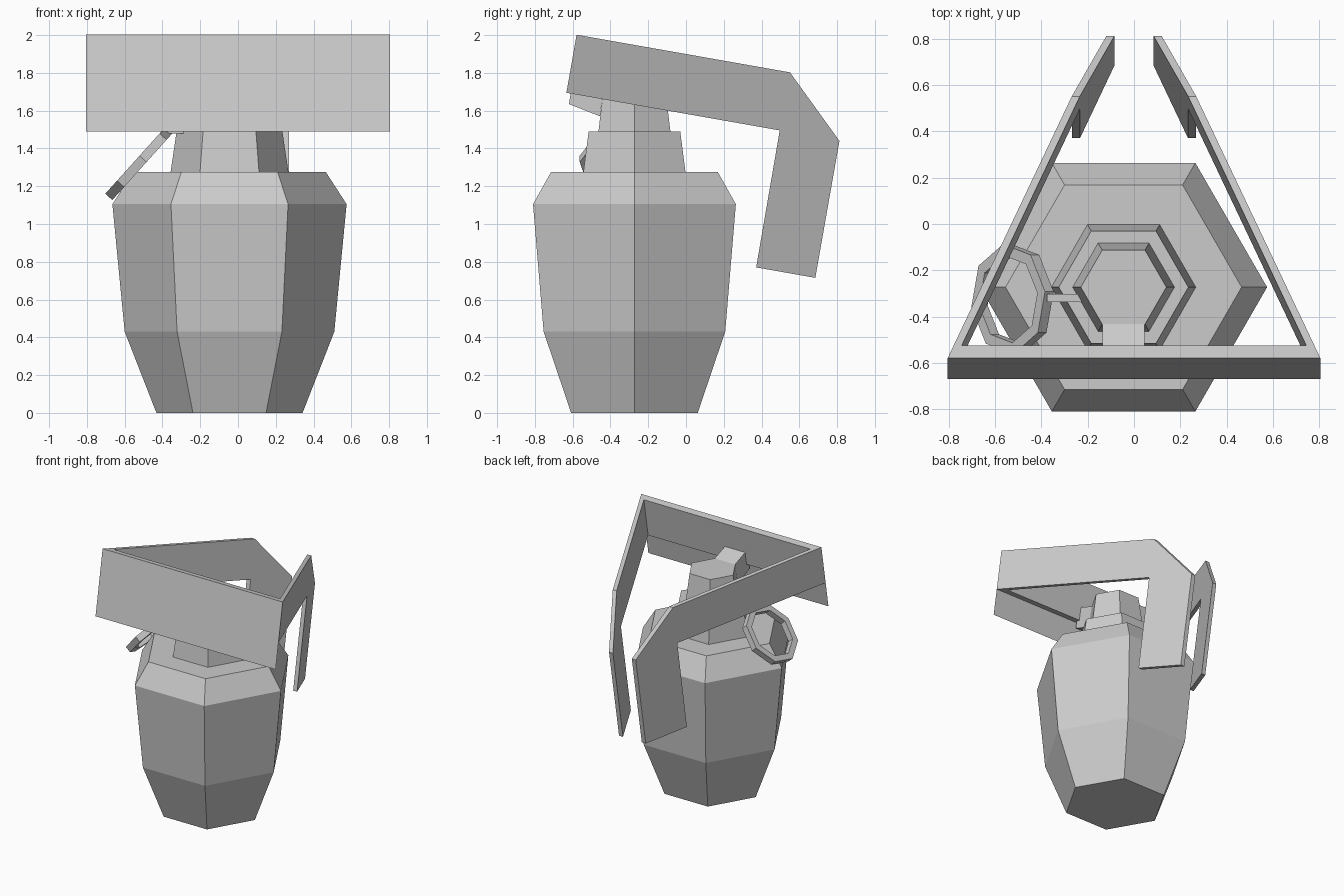
import bpy, math
from mathutils import Matrix, Vector

if "Cube" in bpy.data.objects:
    bpy.data.objects.remove(bpy.data.objects["Cube"])

CX, CY = -0.045, -0.273


def make(name, verts, faces, matrix=None):
    me = bpy.data.meshes.new(name)
    me.from_pydata([tuple(v) for v in verts], [], faces)
    if matrix:
        me.transform(matrix)
    me.update()
    ob = bpy.data.objects.new(name, me)
    bpy.context.collection.objects.link(ob)
    return ob


def hex_stack(name, profile):
    """Closed six-sided solid from (radius, height) pairs."""
    verts = [(CX + r * math.cos(i * math.pi / 3), CY + r * math.sin(i * math.pi / 3), z)
             for r, z in profile for i in range(6)]
    n = len(profile)
    faces = [tuple(range(5, -1, -1)), tuple(range(6 * n - 6, 6 * n))]
    for k in range(n - 1):
        for i in range(6):
            j = (i + 1) % 6
            faces.append((6 * k + i, 6 * k + j, 6 * k + 6 + j, 6 * k + 6 + i))
    return make(name, verts, faces)


def prism(name, a, b, matrix=None):
    """Solid between two matching outlines."""
    n = len(a)
    faces = [tuple(range(n - 1, -1, -1)), tuple(range(n, 2 * n))]
    faces += [(i, (i + 1) % n, n + (i + 1) % n, n + i) for i in range(n)]
    return make(name, list(a) + list(b), faces, matrix)


# Hexagonal body, neck and cap
hex_stack("body", [(0.387, 0), (0.555, 0.43), (0.62, 1.105), (0.51, 1.275)])
hex_stack("neck", [(0.312, 1.275), (0.28, 1.49)])
hex_stack("cap", [(0.22, 1.49), (0.185, 1.74)])

# Lug joining the cap to the lever
lug = [(-0.433, 1.74), (-0.592, 1.80), (-0.62, 1.635), (-0.455, 1.57)]
prism("lug", [(-0.136, y, z) for y, z in lug], [(0.046, y, z) for y, z in lug])

# Lever: modelled level, then tipped ten degrees
tilt = Matrix.Rotation(math.radians(-10), 4, 'X')
FRONT, TOP, LOW, TH = -0.918, 1.871, 1.559, 0.055


def side_x(y):
    return 0.805 - 0.467 * (y - FRONT)


def arm_outline(front, inset, s):
    pts = [(front, TOP), (0.229, TOP), (0.55, LOW), (0.55, 0.823),
           (0.232, 0.823), (0.229, LOW), (front, LOW)]
    return [(s * (side_x(y) - inset), y, z) for y, z in pts]


for s, side in ((1, "right"), (-1, "left")):
    a, b = arm_outline(FRONT + TH, 0.035, s), arm_outline(FRONT, 0, s)
    prism("lever_arm_" + side, *((a, b) if s < 0 else (b, a)), tilt)

xo, xi = side_x(FRONT), side_x(FRONT + TH) - 0.035
bar = [(-xo, FRONT), (xo, FRONT), (xi, FRONT + TH), (-xi, FRONT + TH)]
prism("lever_front", [(x, y, LOW) for x, y in bar], [(x, y, TOP) for x, y in bar], tilt)

# Thin skirt hanging below the front of the lever
make("lever_skirt", [(-xo, FRONT, 1.352), (xo, FRONT, 1.352),
                     (xo, FRONT, LOW), (-xo, FRONT, LOW)], [(0, 1, 2, 3)], tilt)

# Octagonal pull ring
N = 8
verts, faces = [], []
for i in range(N):
    t = 2 * math.pi * i / N + math.radians(8)
    for r, h in ((0.24, -0.025), (0.24, 0.025), (0.19, 0.025), (0.19, -0.025)):
        verts.append((r * math.cos(t), r * math.sin(t), h))
    for k in range(4):
        m, j, q = (k + 1) % 4, (i + 1) % N * 4, i * 4
        faces.append((q + k, j + k, j + m, q + m))
ring_mat = Matrix.Translation((-0.525, -0.325, 1.32)) @ Matrix.Rotation(math.radians(-48), 4, 'Y')
make("pull_ring", verts, faces, ring_mat)

# Pin from the ring to the cap
sq = [(-0.338, 1.48), (-0.302, 1.48), (-0.302, 1.516), (-0.338, 1.516)]
prism("pin", [(-0.375, y, z) for y, z in sq], [(-0.2, y, z) for y, z in sq])
